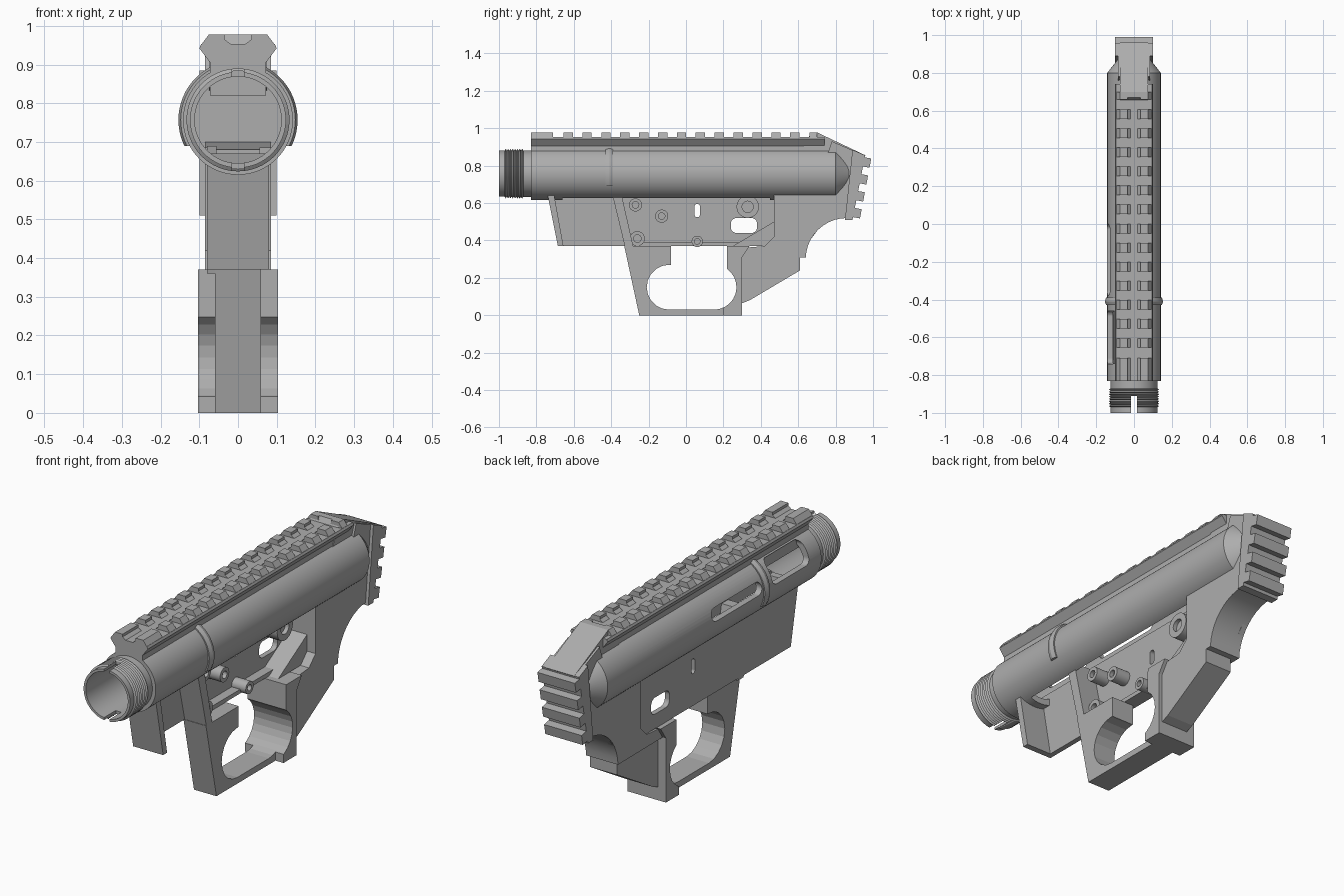
import bpy, bmesh, math
from mathutils import Vector

old = bpy.data.objects.get("Cube")
if old:
    bpy.data.objects.remove(old, do_unlink=True)

grey = bpy.data.materials.new("plain_grey")
grey.use_nodes = True
colour = (0.42, 0.42, 0.42, 1)
grey.diffuse_color = colour
grey.node_tree.nodes["Principled BSDF"].inputs["Base Color"].default_value = colour

AXIS_Z = 0.757


def finish(name, bm, smooth=False):
    bmesh.ops.remove_doubles(bm, verts=bm.verts, dist=0.0001)
    bmesh.ops.recalc_face_normals(bm, faces=bm.faces)
    mesh = bpy.data.meshes.new(name)
    bm.to_mesh(mesh)
    bm.free()
    mesh.materials.append(grey)
    ob = bpy.data.objects.new(name, mesh)
    bpy.context.collection.objects.link(ob)
    if smooth:
        shade(ob)
    return ob


def shade(ob):
    bpy.ops.object.select_all(action='DESELECT')
    ob.select_set(True)
    bpy.context.view_layer.objects.active = ob
    bpy.ops.object.shade_smooth_by_angle(angle=math.radians(30))


def extrude(name, points, shift, smooth=False):
    bm = bmesh.new()
    face = bm.faces.new([bm.verts.new(p) for p in points])
    new = bmesh.ops.extrude_face_region(bm, geom=[face])["geom"]
    verts = [g for g in new if isinstance(g, bmesh.types.BMVert)]
    bmesh.ops.translate(bm, verts=verts, vec=Vector(shift))
    return finish(name, bm, smooth)


def side_profile(name, yz, x0, x1, smooth=False):
    return extrude(name, [(x0, y, z) for y, z in yz], (x1 - x0, 0, 0), smooth)


def front_profile(name, xz, y0, y1):
    return extrude(name, [(x, y0, z) for x, z in xz], (0, y1 - y0, 0))


def box(name, x0, x1, y0, y1, z0, z1):
    return side_profile(name, [(y0, z0), (y1, z0), (y1, z1), (y0, z1)], x0, x1)


def lathe(name, profile, closed=False, n=64):
    bm = bmesh.new()
    rings = []
    for r, y in profile:
        rings.append([bm.verts.new((r * math.cos(a), y, AXIS_Z + r * math.sin(a)))
                      for a in (math.tau * i / n for i in range(n))])
    pairs = list(zip(rings, rings[1:]))
    if closed:
        pairs.append((rings[-1], rings[0]))
    for a, b in pairs:
        for i in range(n):
            j = (i + 1) % n
            bm.faces.new((a[i], a[j], b[j], b[i]))
    return finish(name, bm, True)


def arc(cy, cz, r, a0, a1, n=10):
    steps = [math.radians(a0 + (a1 - a0) * i / n) for i in range(n + 1)]
    return [(cy + r * math.cos(a), cz + r * math.sin(a)) for a in steps]


def cut(ob, *cutters):
    for c in cutters:
        mod = ob.modifiers.new("cut", 'BOOLEAN')
        mod.operation, mod.solver, mod.object = 'DIFFERENCE', 'EXACT', c
        c.hide_render = True
        c.hide_set(True)


def rounded(cy, cz, hy, hz, r):
    return (arc(cy + hy - r, cz + hz - r, r, 0, 90) + arc(cy - hy + r, cz + hz - r, r, 90, 180)
            + arc(cy - hy + r, cz - hz + r, r, 180, 270) + arc(cy + hy - r, cz - hz + r, r, 270, 360))


# Round upper body with ridged collar, hollow from the front
ridges = [(0.124 + 0.009 * (i % 2), -0.97 + 0.00625 * i) for i in range(17)]
tube = lathe("upper_tube", [(0, 0.7), (0.112, 0.7), (0.112, -1), (0.124, -1)] + ridges
             + [(0.124, -0.83), (0.142, -0.83), (0.142, 0.8), (0.075, 0.885), (0, 0.885)])
cut(tube,
    box("collar_notch_cutter", -0.015, 0.015, -1.1, -0.91, 0.5, 1),
    box("underside_cutter", -0.055, 0.055, -0.66, 0.45, 0.5, 0.72),
    side_profile("port_cutter", rounded(-0.6, 0.82, 0.14, 0.055, 0.03), -0.3, -0.03),
    side_profile("slot_cutter", rounded(-0.19, 0.79, 0.19, 0.03, 0.03), -0.3, -0.03))
rib = lathe("tube_rib", [(0.135, -0.43), (0.148, -0.43), (0.154, -0.41),
                         (0.148, -0.39), (0.135, -0.39)], closed=True)
cut(rib, box("rib_cutter", -0.3, 0.3, -0.6, -0.2, 0.4, 0.69))

# Top rail with two rows of teeth
front_profile("rail_base", [(-0.072, 0.82), (0.072, 0.82), (0.072, 0.905), (0.1, 0.942),
                            (0.095, 0.953), (-0.095, 0.953), (-0.1, 0.942), (-0.072, 0.905)], -0.83, 0.74)
spans = [(-0.83, -0.71), (0.66, 0.7)] + [(-0.655 + 0.101 * i, -0.605 + 0.101 * i) for i in range(13)]
for y0, y1 in spans:
    for s in (-1, 1):
        front_profile("rail_tooth", [(s * x, z) for x, z in
                      ((0.098, 0.947), (0.075, 0.978), (0.035, 0.978), (0.035, 0.965), (0.015, 0.95))], y0, y1)
side_profile("rail_tail", [(0.6, 0.85), (0.67, 0.978), (0.7, 0.978), (0.96, 0.855), (0.9, 0.8)], -0.075, 0.075)

# Rear body with a curved underside
curve = arc(0.86, 0.3, 0.22, 178, 90)
side_profile("rear_body", [(0.47, 0.68), (0.47, 0.42), (0.42, 0.37), (0.3, 0.36), (0.3, 0.31)] + curve
             + [(0.89, 0.52), (0.955, 0.855), (0.78, 0.93), (0.7, 0.7)], -0.085, 0.085, True)

# Ribbed end plate
side_profile("end_plate", [(0.89, 0.885), (0.958, 0.855), (0.89, 0.51), (0.85, 0.51)], -0.1, 0.1)
top, bottom = Vector((0.955, 0.855)), Vector((0.89, 0.51))
along = (bottom - top).normalized()
out = Vector((-along.y, along.x))
for i in range(4):
    p = top + along * (0.01 + 0.092 * i)
    q = p + along * 0.05
    side_profile("end_plate_rib", [p, q, q + out * 0.038, p + out * 0.038], -0.1, 0.1)

# Lower shell: left wall, front wall and lips, open on the other side
wall = side_profile("left_wall", [(-0.74, 0.69), (-0.68, 0.37), (0.64, 0.37), (0.7, 0.45), (0.7, 0.69)], -0.08, -0.055)
cut(wall, side_profile("window_cutter", rounded(0.31, 0.48, 0.07, 0.04, 0.03), -0.2, 0),
    side_profile("small_window_cutter", rounded(0.06, 0.56, 0.014, 0.035, 0.012), -0.2, 0))
side_profile("front_wall", [(-0.745, 0.67), (-0.685, 0.37), (-0.655, 0.37), (-0.71, 0.67)], -0.08, 0.08)
box("right_lip", 0.055, 0.098, -0.73, 0.47, 0.655, 0.685)
box("left_lip", -0.1, -0.055, -0.73, 0.47, 0.655, 0.685)
side_profile("divider_wall", [(-0.4, 0.67), (-0.325, 0.36), (-0.28, 0.36), (-0.35, 0.67)], -0.08, 0.06)
box("lower_shelf", -0.08, -0.01, -0.3, 0.47, 0.37, 0.39)
side_profile("corner_brace", [(0.25, 0.37), (0.47, 0.37), (0.47, 0.5)], -0.08, 0.04)

# Decorative round bosses on the inner wall
for y, z, r in ((-0.27, 0.59, 0.035), (-0.26, 0.41, 0.04), (-0.13, 0.53, 0.035),
                (0.06, 0.395, 0.03), (0.33, 0.58, 0.06)):
    boss = side_profile("boss", arc(y, z, r, 0, 345, 23), -0.06, 0.02, True)
    cut(boss, side_profile("boss_dimple_cutter", arc(y, z, r * 0.5, 0, 345, 23), 0, 0.1))

# Lower loop and wide rear post
opening = (arc(0.15, 0.15, 0.12, -90, 55) + [(0.22, 0.4), (-0.08, 0.4), (-0.08, 0.27)]
           + arc(-0.09, 0.15, 0.12, 90, 270))
loop_cutter = side_profile("loop_cutter", opening, -0.3, 0.3)
loop = side_profile("lower_loop", [(-0.33, 0.37), (-0.25, 0), (0.25, 0), (0.25, 0.37)], -0.06, 0.06)
post = side_profile("rear_post", [(0.2, 0), (0.3, 0), (0.3, 0.31), (0.34, 0.37), (0.2, 0.37)], -0.103, 0.103)
for ob in (loop, post):
    cut(ob, loop_cutter)

# Sloped web behind the post
side_profile("rear_web", [(0.29, 0.06), (0.34, 0.08), (0.61, 0.24), (0.61, 0.32), (0.29, 0.32)], -0.06, 0.085)
